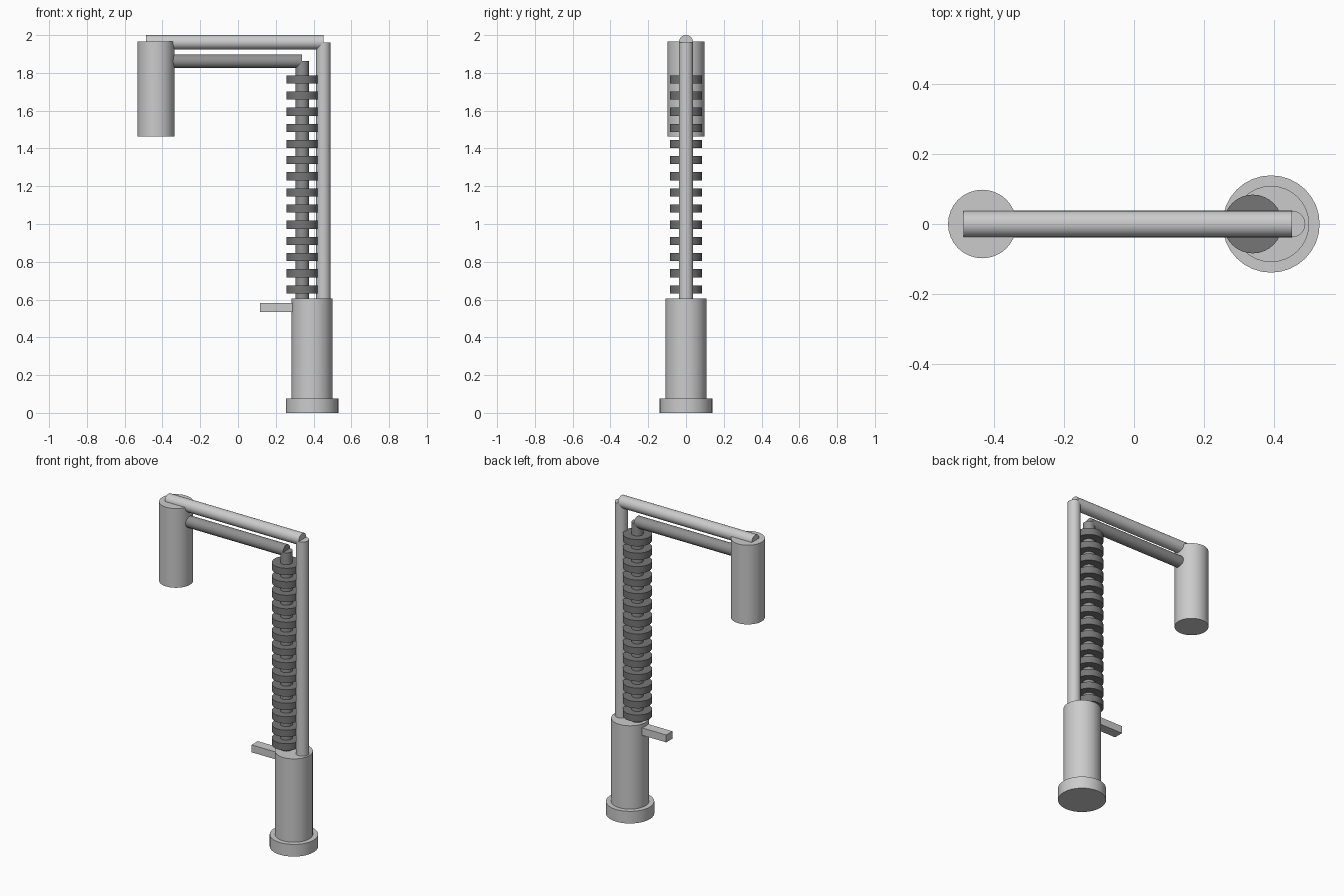
import bpy
from math import radians, pi

if "Cube" in bpy.data.objects:
    bpy.data.objects.remove(bpy.data.objects["Cube"])

SEGS = 32


def material(name, v):
    m = bpy.data.materials.new(name)
    m.diffuse_color = (v, v, v, 1)
    m.use_nodes = True
    m.node_tree.nodes["Principled BSDF"].inputs["Base Color"].default_value = m.diffuse_color
    return m


rubber = material("dark_rubber", 0.18)
hose = material("hose_grey", 0.28)


def finish(ob, name, mat):
    ob.name = name
    if mat:
        ob.data.materials.append(mat)
    return ob


def upright(name, x, r, z0, z1, mat=None):
    """Vertical cylinder from z0 to z1."""
    bpy.ops.mesh.primitive_cylinder_add(vertices=SEGS, radius=r, depth=z1 - z0,
                                        location=(x, 0, (z0 + z1) / 2))
    bpy.ops.object.shade_smooth_by_angle(angle=radians(35))
    return finish(bpy.context.object, name, mat)


def crossbar(name, x0, x1, r, z, mat=None):
    """Horizontal cylinder along x."""
    bpy.ops.mesh.primitive_cylinder_add(vertices=SEGS, radius=r, depth=x1 - x0,
                                        location=((x0 + x1) / 2, 0, z),
                                        rotation=(0, pi / 2, 0))
    bpy.ops.object.shade_smooth_by_angle(angle=radians(35))
    return finish(bpy.context.object, name, mat)


# Base and valve body
upright("base_flange", 0.392, 0.139, 0.0, 0.077)
upright("valve_body", 0.392, 0.109, 0.077, 0.605)

# Side lever
bpy.ops.mesh.primitive_cube_add(size=1, location=(0.217, 0, 0.558))
lever = bpy.context.object
lever.scale = (0.2, 0.062, 0.047)
finish(lever, "lever_handle", None)

# Support riser and top arm
upright("support_riser", 0.452, 0.038, 0.6, 1.962)
crossbar("top_arm", -0.487, 0.452, 0.038, 1.962)

# Flexible hose: vertical run, horizontal run
upright("hose_riser", 0.34, 0.035, 0.6, 1.862, hose)
crossbar("hose_arm", -0.36, 0.34, 0.036, 1.862, hose)

# Spring coils as stacked discs
for i in range(14):
    z = 0.654 + i * 0.0855
    upright(f"spring_ring_{i + 1}", 0.34, 0.084, z - 0.0215, z + 0.0215, rubber)

# Spray head
upright("spray_head", -0.434, 0.098, 1.463, 1.965)
